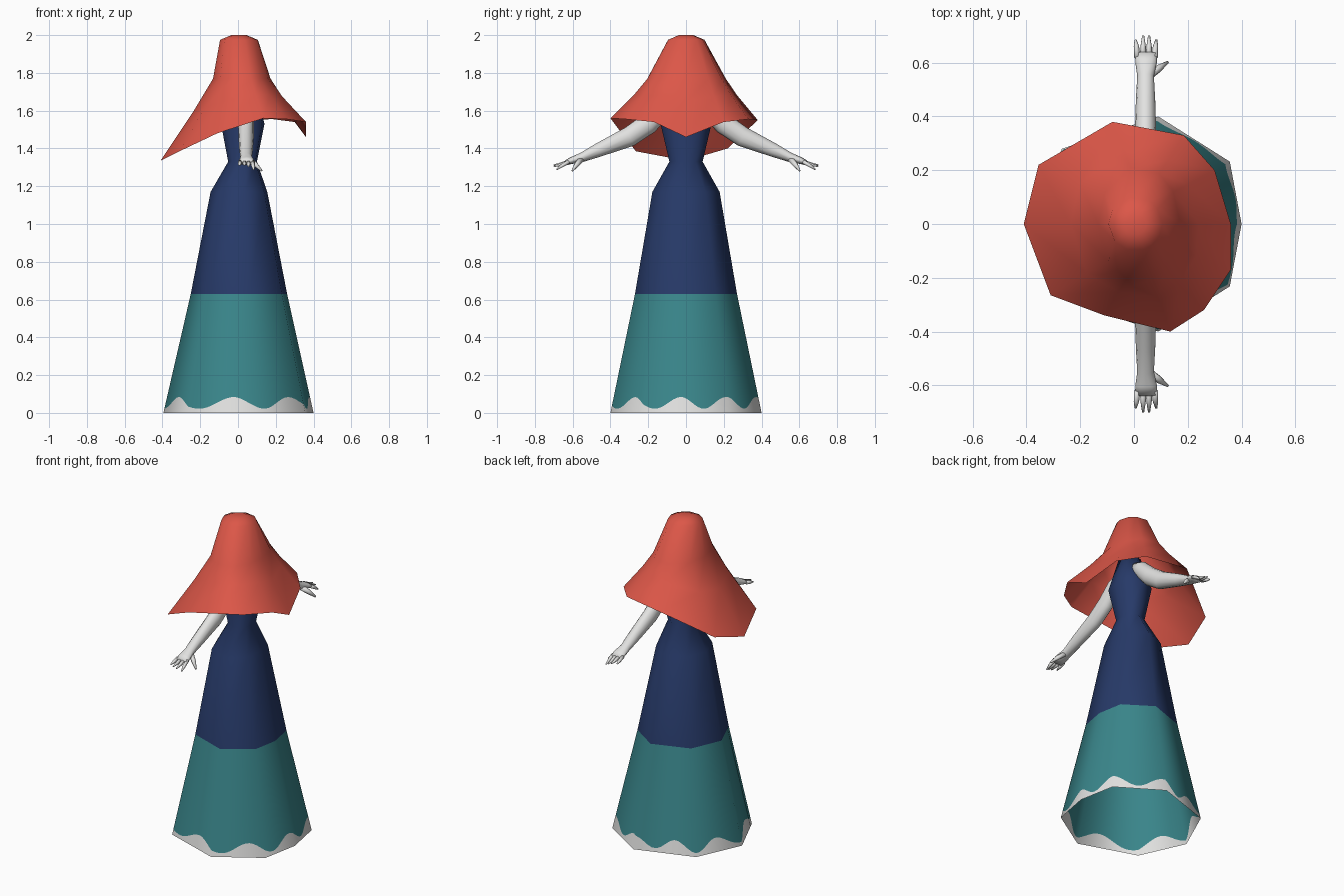
import bpy, bmesh, math
from mathutils import Vector

if "Cube" in bpy.data.objects:
    bpy.data.objects.remove(bpy.data.objects["Cube"])


def material(name, rgb):
    m = bpy.data.materials.new(name)
    m.diffuse_color = (*rgb, 1)
    m.use_nodes = True
    m.node_tree.nodes["Principled BSDF"].inputs["Base Color"].default_value = m.diffuse_color
    return m


RED = material("coral red", (0.72, 0.095, 0.065))
NAVY = material("navy", (0.02, 0.042, 0.14))
TEAL = material("teal", (0.042, 0.24, 0.26))
WHITE = material("soft white", (0.76, 0.76, 0.75))


def loft(bm, rings, cap_start=False, cap_end=False):
    """Skin closed rings of points, first to last; returns faces per band."""
    vs = [[bm.verts.new(p) for p in r] for r in rings]
    n = len(vs[0])
    bands = [[bm.faces.new((a[i], a[(i + 1) % n], b[(i + 1) % n], b[i])) for i in range(n)]
             for a, b in zip(vs, vs[1:])]
    if cap_start:
        bm.faces.new(vs[0][::-1])
    if cap_end:
        bm.faces.new(vs[-1])
    return bands


def finish(bm, name, mats):
    for f in bm.faces:
        f.smooth = True
    me = bpy.data.meshes.new(name)
    bm.to_mesh(me)
    bm.free()
    for m in mats:
        me.materials.append(m)
    ob = bpy.data.objects.new(name, me)
    bpy.context.collection.objects.link(ob)
    return ob


# Eight-sided cross-section shared by skirt and bodice
half = [(1, 0), (.89, .58), (.22, 1), (-.68, .70), (-1, 0)]
section = half + [(x, -y) for x, y in half[3:0:-1]]


def dress_point(u, z, x0, x1, ry):
    return Vector(((x0 + x1) / 2 + u[0] * (x1 - x0) / 2, u[1] * ry, z))


# Lower skirt: finely divided so the wavy hem can be cut into it
SUB = 14
fine = []
for i, a in enumerate(section):
    b = section[(i + 1) % 8]
    fine += [(a[0] + (b[0] - a[0]) * k / SUB, a[1] + (b[1] - a[1]) * k / SUB) for k in range(SUB)]
peaks = [-157, -94, -45, -4, 32, 75, 115, 155, 203]


def hem_height(u):
    ang = math.degrees(math.atan2(u[1], u[0]))
    if ang < peaks[0]:
        ang += 360
    for p, q in zip(peaks, peaks[1:]):
        if p <= ang <= q:
            return .022 + .062 * (.5 + .5 * math.cos((ang - p) / (q - p) * 2 * math.pi))
    return .05


SEAM = .63
low = [dress_point(u, 0, -.395, .40, .40) for u in fine]
high = [dress_point(u, SEAM, -.25, .26, .27) for u in fine]
wave = [a.lerp(b, hem_height(u) / SEAM) for a, b, u in zip(low, high, fine)]
bm = bmesh.new()
bands = loft(bm, [low, wave, high])
for f in bands[0]:
    f.material_index = 1
skirt = finish(bm, "lower_skirt", [TEAL, WHITE])
skirt.data.normals_split_custom_set_from_vertices(
    [Vector((v.co.x, v.co.y, .21 * math.hypot(v.co.x, v.co.y))).normalized()
     for v in skirt.data.vertices])

# Upper skirt and bodice
profile = [(SEAM, -.25, .26, .27), (1.17, -.145, .155, .178), (1.33, -.052, .10, .088),
           (1.53, -.09, .14, .135), (1.73, -.03, .09, .07)]
bm = bmesh.new()
loft(bm, [[dress_point(u, *p) for u in section] for p in profile], cap_end=True)
finish(bm, "bodice_and_upper_skirt", [NAVY])

# Hair: a flared shell hanging low at the back
rim = [Vector(p) for p in (
    (.36, 0, 1.46), (.30, .20, 1.54), (.185, .33, 1.555), (-.08, .38, 1.55), (-.355, .22, 1.40),
    (-.41, 0, 1.335), (-.31, -.265, 1.385), (-.11, -.34, 1.48), (.135, -.40, 1.56),
    (.26, -.32, 1.555), (.36, -.17, 1.54))]
angles = [math.atan2(p.y, p.x) for p in rim]


def hair_ring(cx, rx, ry, z):
    return [Vector((cx + rx * math.cos(a), ry * math.sin(a), z)) for a in angles]


upper = hair_ring(.02, .152, .215, 1.77)
middle = [a.lerp(b, .4) for a, b in zip(upper, rim)]
for p in middle:
    p.x *= .97
    p.y *= .97
bm = bmesh.new()
loft(bm, [rim, middle, upper, hair_ring(.005, .10, .10, 1.975), hair_ring(.005, .04, .04, 2.0)],
     cap_end=True)
finish(bm, "hair", [RED])


# Arm and hand, mirrored to the other side
def tube(bm, pts, sides):
    """Each point is x, y, z, half width, half thickness."""
    rings = []
    for i, p in enumerate(pts):
        a, b = pts[max(i - 1, 0)], pts[min(i + 1, len(pts) - 1)]
        d = (Vector(b[:3]) - Vector(a[:3])).normalized()
        side = (Vector((1, 0, 0)) - d * d.x).normalized()
        up = d.cross(side)
        rings.append([Vector(p[:3]) + side * p[3] * math.cos(t) + up * p[4] * math.sin(t)
                      for t in (2 * math.pi * k / sides for k in range(sides))])
    loft(bm, rings, True, True)


bm = bmesh.new()
tube(bm, [(.04, .05, 1.65, .035, .035), (.042, .12, 1.61, .042, .05), (.043, .20, 1.53, .042, .055),
          (.043, .30, 1.462, .041, .053), (.043, .46, 1.393, .036, .037),
          (.043, .55, 1.353, .031, .025), (.045, .60, 1.338, .040, .019),
          (.045, .635, 1.325, .041, .014)], 12)
for x0, x1, y1, z1 in ((.012, .006, .685, 1.312), (.034, .034, .70, 1.312),
                       (.056, .056, .70, 1.305), (.077, .083, .685, 1.288)):
    tube(bm, [(x0, .62, 1.33, .012, .012), ((x0 + x1) / 2, .66, (z1 + 1.325) / 2, .010, .010),
              (x1, y1, z1, .004, .004)], 6)
tube(bm, [(.06, .555, 1.342, .015, .018), (.092, .578, 1.315, .014, .015),
          (.126, .602, 1.282, .005, .005)], 6)
bmesh.ops.recalc_face_normals(bm, faces=bm.faces)
arms = finish(bm, "arms", [WHITE])
mod = arms.modifiers.new("mirror", 'MIRROR')
mod.use_axis = (False, True, False)
mod.use_mirror_merge = False
